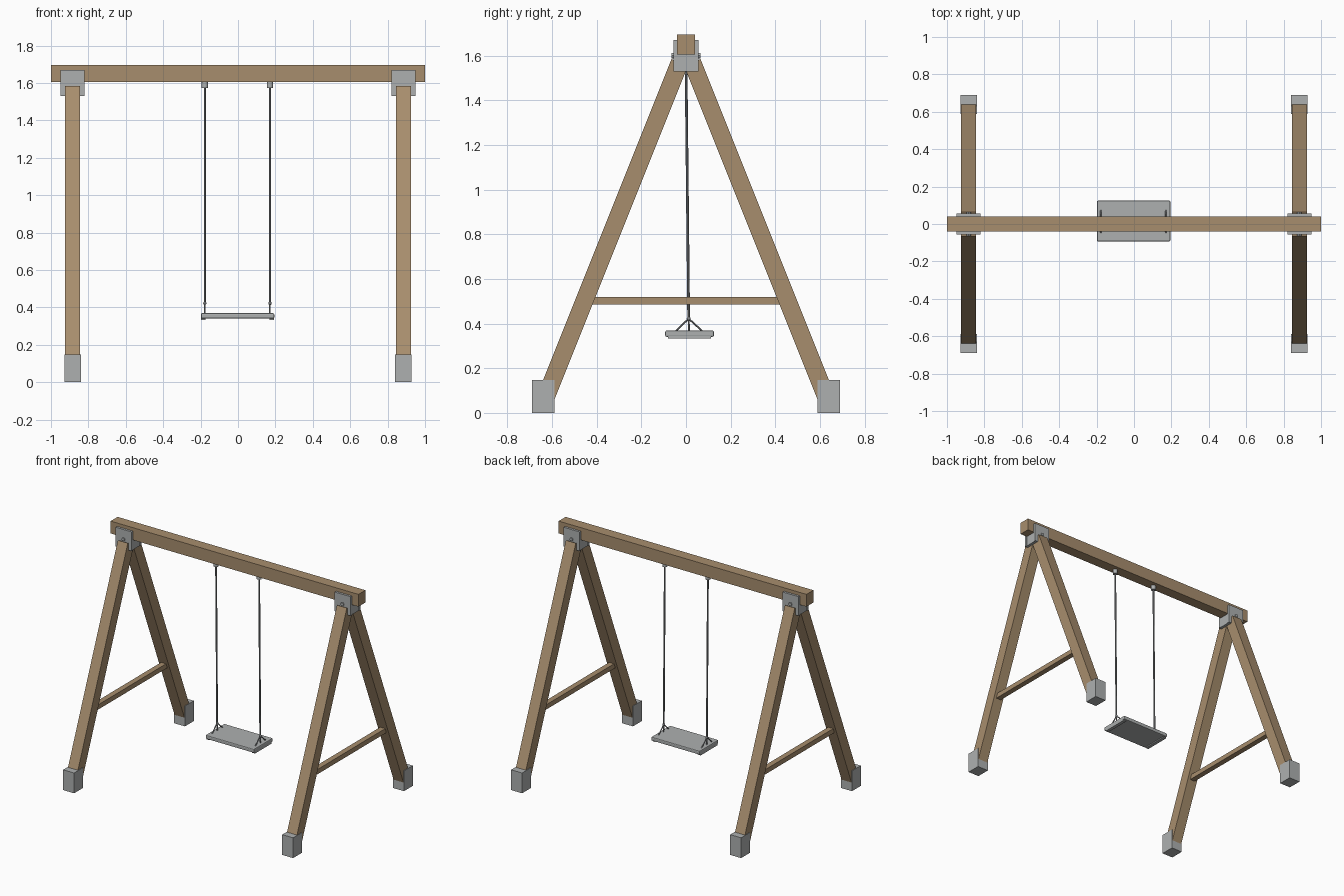
import bpy
from mathutils import Vector

old = bpy.data.objects.get("Cube")
if old:
    bpy.data.objects.remove(old, do_unlink=True)


def material(name, colour):
    mat = bpy.data.materials.new(name)
    mat.use_nodes = True
    mat.diffuse_color = (*colour, 1)
    mat.node_tree.nodes["Principled BSDF"].inputs["Base Color"].default_value = (*colour, 1)
    return mat


wood = material("wood", (0.39, 0.27, 0.155))
metal = material("grey metal", (0.42, 0.435, 0.435))
chain = material("dark steel", (0.25, 0.26, 0.27))


def box(name, lo, hi, mat, bevel=0):
    """Axis-aligned box between two corners."""
    lo, hi = Vector(lo), Vector(hi)
    bpy.ops.mesh.primitive_cube_add(size=1, location=(lo + hi) / 2)
    ob = bpy.context.object
    ob.name = name
    ob.scale = hi - lo
    bpy.ops.object.transform_apply(location=False, rotation=False)
    ob.data.materials.append(mat)
    if bevel:
        mod = ob.modifiers.new("Bevel", "BEVEL")
        mod.width, mod.segments = bevel, 2
    return ob


def rod(name, a, b, radius, mat, sides=8):
    """Cylinder from point a to point b."""
    a, b = Vector(a), Vector(b)
    bpy.ops.mesh.primitive_cylinder_add(vertices=sides, radius=radius,
                                        depth=(b - a).length, location=(a + b) / 2)
    ob = bpy.context.object
    ob.name = name
    ob.rotation_euler = (b - a).to_track_quat("Z", "Y").to_euler()
    ob.data.materials.append(mat)
    bpy.ops.object.shade_smooth_by_angle()
    return ob


def leg(name, x, side):
    """Square timber sloping from the bracket down into the foot."""
    top, foot = Vector((x, side * 0.028, 1.57)), Vector((x, side * 0.632, 0.06))
    half = (top - foot).length / 2
    ob = box(name, (-0.04, -0.04, -half), (0.04, 0.04, half), wood)
    ob.location = (top + foot) / 2
    ob.rotation_euler = (top - foot).to_track_quat("Z", "Y").to_euler()
    # keep the timber faces square to the frame
    d = top - foot
    ob.rotation_euler = Vector((0, 0, 1)).rotation_difference(d).to_euler()


# Top beam
box("top_beam", (-1, -0.04, 1.605), (1, 0.04, 1.695), wood)

# End frames
for end, x in (("left", 0.884), ("right", -0.884)):
    for face, s in (("front", -1), ("back", 1)):
        leg(f"{face}_{end}_leg", x, s)
        y0, y1 = sorted((s * 0.588, s * 0.69))
        box(f"{face}_{end}_foot", (x - 0.044, y0, 0), (x + 0.044, y1, 0.148), metal)
        y0, y1 = sorted((s * 0.04, s * 0.056))
        box(f"{face}_{end}_bracket_plate", (x - 0.064, y0, 1.53), (x + 0.064, y1, 1.67), metal)
        rod(f"{face}_{end}_bolt", (x, s * 0.05, 1.6), (x, s * 0.064, 1.6), 0.012, metal, 12)
    box(f"{end}_bracket_saddle", (x - 0.06, -0.042, 1.53), (x + 0.06, 0.042, 1.607), metal)
    box(f"{end}_cross_brace", (x - 0.02, -0.43, 0.485), (x + 0.02, 0.43, 0.52), wood)

# Seat with end cleats
box("seat", (-0.198, -0.093, 0.341), (0.194, 0.125, 0.369), metal, 0.006)
for end, x in (("left", 0.181), ("right", -0.185)):
    box(f"{end}_seat_cleat", (x - 0.012, -0.08, 0.333), (x + 0.012, 0.112, 0.345), metal)

# Hangers, ropes and the split strands that hold the seat
for end, x in (("left", 0.171), ("right", -0.177)):
    rod(f"{end}_hanger", (x, 0, 1.572), (x, 0, 1.607), 0.017, metal, 16)
    knot = (x, 0.012, 0.422)
    rod(f"{end}_rope", (x, 0, 1.58), knot, 0.006, chain)
    for face, y in (("front", -0.05), ("back", 0.078)):
        rod(f"{face}_{end}_strand", knot, (x, y, 0.362), 0.004, chain)
    rod(f"{end}_middle_strand", knot, (x, 0.014, 0.362), 0.004, chain)
    bpy.ops.mesh.primitive_uv_sphere_add(segments=12, ring_count=8, radius=0.009, location=knot)
    ring = bpy.context.object
    ring.name = f"{end}_rope_knot"
    ring.data.materials.append(chain)
    bpy.ops.object.shade_smooth_by_angle()
